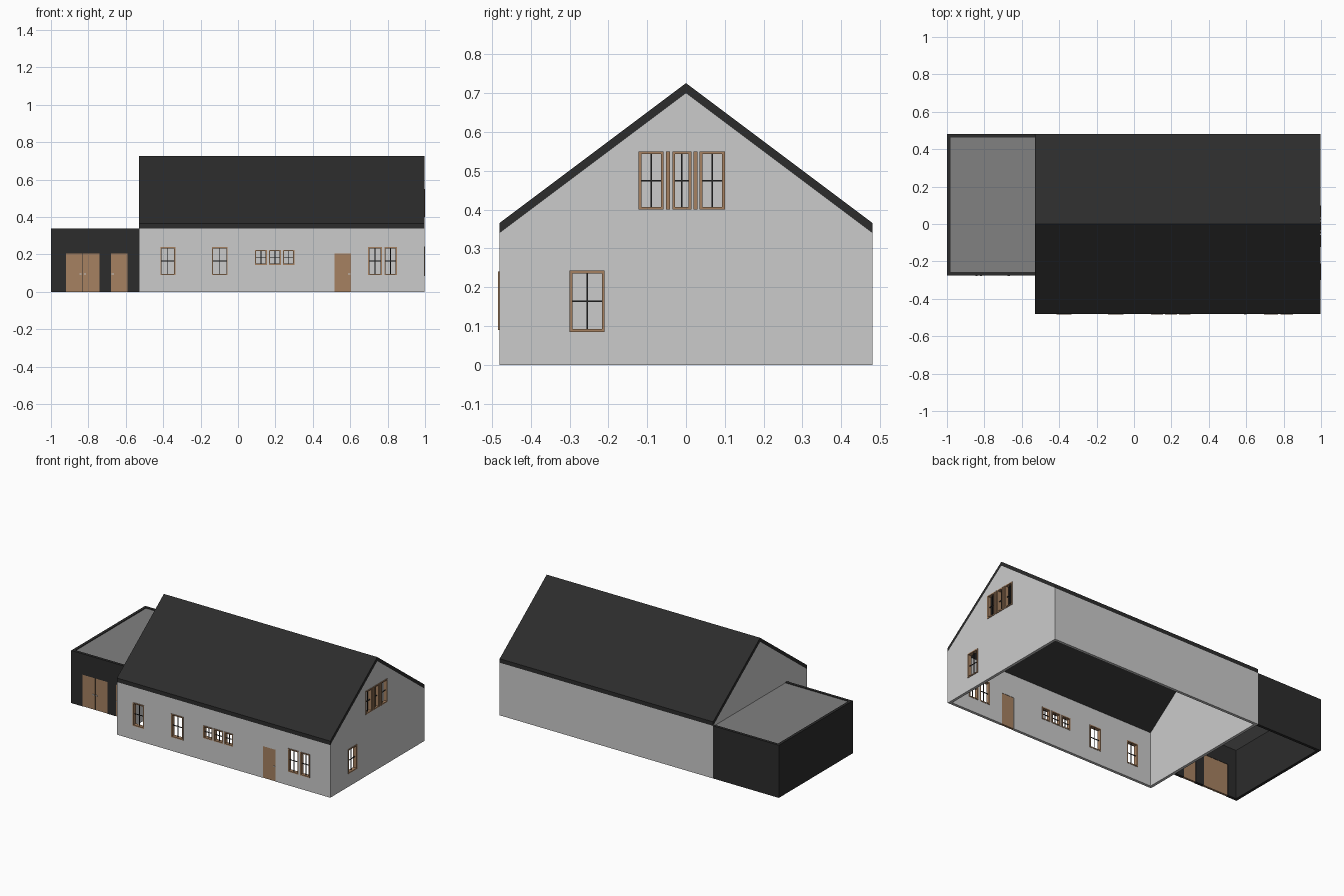
import bpy, bmesh
from mathutils import Matrix, Vector

if "Cube" in bpy.data.objects:
    bpy.data.objects.remove(bpy.data.objects["Cube"])


def material(name, rgb):
    m = bpy.data.materials.new(name)
    m.diffuse_color = (*rgb, 1)
    m.use_nodes = True
    m.node_tree.nodes["Principled BSDF"].inputs["Base Color"].default_value = m.diffuse_color
    return m


DARK = material("dark_cladding", (0.025, 0.025, 0.025))
WOOD = material("wood", (0.38, 0.22, 0.12))
ROOF_GREY = material("flat_roof_grey", (0.22, 0.22, 0.22))
METAL = material("metal", (0.6, 0.6, 0.6))


def make(name, bm, mat=None, matrix=None):
    bmesh.ops.recalc_face_normals(bm, faces=bm.faces)
    mesh = bpy.data.meshes.new(name)
    bm.to_mesh(mesh)
    bm.free()
    ob = bpy.data.objects.new(name, mesh)
    bpy.context.collection.objects.link(ob)
    if mat:
        mesh.materials.append(mat)
    if matrix:
        ob.matrix_world = matrix
    return ob


def add_box(bm, lo, hi):
    lo, hi = Vector(lo), Vector(hi)
    m = Matrix.Translation((lo + hi) / 2) @ Matrix.Diagonal((*(hi - lo), 1))
    bmesh.ops.create_cube(bm, size=1, matrix=m)


def boxes(name, items, mat=None, matrix=None):
    bm = bmesh.new()
    for lo, hi in items:
        add_box(bm, lo, hi)
    return make(name, bm, mat, matrix)


def prism_x(name, profile, x0, x1, mat=None):
    """Extrude a (y, z) profile along x."""
    bm = bmesh.new()
    face = bm.faces.new([bm.verts.new((x0, y, z)) for y, z in profile])
    ext = bmesh.ops.extrude_face_region(bm, geom=[face])["geom"]
    bmesh.ops.translate(bm, vec=(x1 - x0, 0, 0),
                        verts=[v for v in ext if isinstance(v, bmesh.types.BMVert)])
    return make(name, bm, mat)


def cut(ob, items):
    """Subtract separate boxes from an object and apply the result."""
    cutter = boxes("cutter", items)
    cutter.hide_render = True
    mod = ob.modifiers.new("openings", 'BOOLEAN')
    mod.operation, mod.solver, mod.object = 'DIFFERENCE', 'EXACT', cutter
    bpy.context.view_layer.objects.active = ob
    bpy.ops.object.modifier_apply(modifier=mod.name)
    bpy.data.objects.remove(cutter)


T = 0.018                      # wall thickness
X0, X1, Y = -0.53, 0.996, 0.48  # house extents
EAVE, RIDGE, RT = 0.34, 0.70, 0.026
GX, GY = -1.0, -0.275          # garage left and front

# openings: (start, end, bottom, top)
front_windows = [(-0.415, -0.335, 0.09, 0.24), (-0.14, -0.055, 0.09, 0.24),
                 (0.09, 0.155, 0.145, 0.225), (0.165, 0.23, 0.145, 0.225),
                 (0.24, 0.302, 0.145, 0.225),
                 (0.695, 0.77, 0.09, 0.24), (0.782, 0.85, 0.09, 0.24)]
gable_windows = [(-0.30, -0.21, 0.085, 0.243), (-0.122, -0.058, 0.40, 0.55),
                 (-0.035, 0.014, 0.40, 0.55), (0.035, 0.10, 0.40, 0.55)]
house_door = (0.515, 0.605, 0, 0.205)
garage_doors = [(-0.92, -0.74, 0, 0.205), (-0.68, -0.59, 0, 0.205)]


def front_hole(o, y):
    return ((o[0], y - 0.03, o[2] or -0.05), (o[1], y + 0.05, o[3]))


def side_hole(o):
    return ((X1 - 0.05, o[0], o[2]), (X1 + 0.03, o[1], o[3]))


# House walls: hollow gabled shell, open below
walls = prism_x("house_walls", [(-Y, 0), (Y, 0), (Y, EAVE), (0, RIDGE), (-Y, EAVE)], X0, X1)
cut(walls, [((X0 + T, -Y + T, -0.1), (X1 - T, Y - T, 1))])
cut(walls, [front_hole(o, -Y) for o in front_windows + [house_door]]
    + [side_hole(o) for o in gable_windows])

# Pitched roof
prism_x("pitched_roof", [(-Y, EAVE), (0, RIDGE), (Y, EAVE), (Y, EAVE + RT),
                         (0, RIDGE + RT), (-Y, EAVE + RT)], X0, X1, DARK)

# Garage walls and its flat roof set inside the rim
garage = boxes("garage_walls", [((GX, GY, 0), (X0, Y, EAVE))], DARK)
cut(garage, [((GX + T, GY + T, -0.1), (X0 + 0.1, Y - T, 1))])
cut(garage, [front_hole(o, GY) for o in garage_doors])
boxes("garage_flat_roof", [((GX + T, GY + T, EAVE - 0.02), (X0, Y - T, EAVE - 0.004))], ROOF_GREY)


def window(name, o, matrix):
    """Frame and glazing bars; local x along the wall, -y outwards."""
    a, b, z0, z1 = o
    f, g, d0, d1 = 0.007, 0.002, -0.004, T + 0.002
    cx, cz = (a + b) / 2, (z0 + z1) / 2
    boxes(name + "_frame", [((a, d0, z0), (a + f, d1, z1)), ((b - f, d0, z0), (b, d1, z1)),
                            ((a + f, d0, z0), (b - f, d1, z0 + f)),
                            ((a + f, d0, z1 - f), (b - f, d1, z1))], WOOD, matrix)
    boxes(name + "_bars", [((cx - g, 0.006, z0 + f), (cx + g, 0.010, z1 - f)),
                           ((a + f, 0.006, cz - g), (b - f, 0.010, cz + g))], DARK, matrix)


for i, o in enumerate(front_windows):
    window(f"front_window_{i + 1}", o, Matrix.Translation((0, -Y, 0)))
side = Matrix.Translation((X1, 0, 0)) @ Matrix.Rotation(1.5707963, 4, 'Z')
for i, o in enumerate(gable_windows):
    window(f"gable_window_{i + 1}", o, side)

# Wooden mullions between the upper gable windows
boxes("gable_mullions", [((-0.052, -0.004, 0.40), (-0.041, 0.003, 0.55)),
                         ((0.019, -0.004, 0.40), (0.030, 0.003, 0.55))], WOOD, side)


def door(name, o, y, handles):
    boxes(name, [((o[0], y + 0.002, 0), (o[1], y + T - 0.002, o[3]))], WOOD)
    boxes(name + "_handle", [((h - 0.006, y - 0.003, 0.094), (h + 0.006, y + 0.003, 0.098))
                             for h in handles], METAL)


# Doors
door("house_door", house_door, -Y, [0.595])
door("garage_double_door", garage_doors[0], GY, [-0.842, -0.818])
door("garage_side_door", garage_doors[1], GY, [-0.67])
boxes("double_door_seam", [((-0.831, GY + 0.0005, 0), (-0.829, GY + 0.003, 0.205))], DARK)
